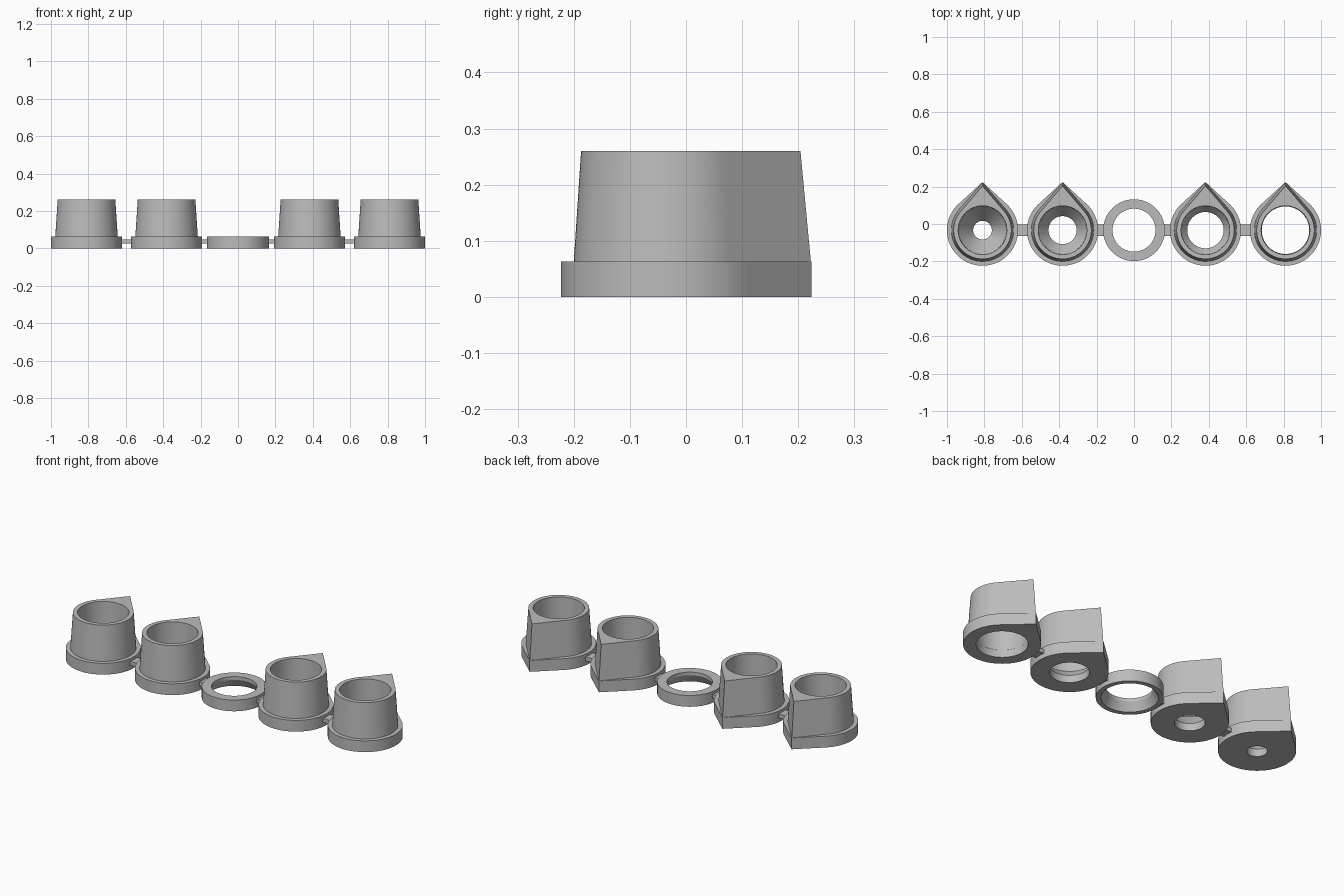
import bpy, bmesh, math

if "Cube" in bpy.data.objects:
    bpy.data.objects.remove(bpy.data.objects["Cube"])

grey = bpy.data.materials.new("plain grey")
grey.use_nodes = True
COLOUR = (0.5, 0.5, 0.5, 1)
grey.diffuse_color = COLOUR
grey.node_tree.nodes["Principled BSDF"].inputs["Base Color"].default_value = COLOUR

CENTRE_Y = -0.033
SEGMENTS = 96


def outline(radius, tip=0):
    """Radii of a circle, or of a teardrop whose point lies at +y."""
    tangent = math.acos(radius / tip) if tip else 0
    radii = []
    for i in range(SEGMENTS):
        turn = min(i, SEGMENTS - i) * math.tau / SEGMENTS
        radii.append(radius / math.cos(tangent - turn) if turn < tangent else radius)
    return radii


def loft(name, x, sections):
    """Closed loft through (height, radius, tip) sections."""
    bm = bmesh.new()
    loops = []
    for z, radius, tip in sections:
        loop = []
        for i, r in enumerate(outline(radius, tip)):
            a = math.tau * i / SEGMENTS
            loop.append(bm.verts.new((x - r * math.sin(a), CENTRE_Y + r * math.cos(a), z)))
        loops.append(loop)
    for k, low in enumerate(loops):
        high = loops[(k + 1) % len(loops)]
        for i in range(SEGMENTS):
            j = (i + 1) % SEGMENTS
            bm.faces.new((low[i], low[j], high[j], high[i]))
    bmesh.ops.recalc_face_normals(bm, faces=bm.faces)
    finish(name, bm)


def finish(name, bm):
    mesh = bpy.data.meshes.new(name)
    bm.to_mesh(mesh)
    bm.free()
    mesh.materials.append(grey)
    obj = bpy.data.objects.new(name, mesh)
    bpy.context.collection.objects.link(obj)
    bpy.ops.object.select_all(action="DESELECT")
    obj.select_set(True)
    bpy.context.view_layer.objects.active = obj
    bpy.ops.object.shade_smooth_by_angle(angle=math.radians(25))


# Flanged teardrop cups, each with a wider outlet than the last
FLANGE, TOP, BORE = 0.063, 0.26, 0.128
cups = (("narrow_cup", -0.81, 0.05), ("medium_cup", -0.382, 0.075),
        ("wide_cup", 0.382, 0.097), ("open_cup", 0.81, 0.127))
for name, x, hole in cups:
    neck = 0.04
    loft(name, x, [
        (0, 0.19, 0.257), (FLANGE, 0.19, 0.257),
        (FLANGE, 0.167, 0.2555), (TOP, 0.154, 0.237),
        (TOP, BORE + 0.002, 0), (neck + (BORE - hole) * 1.3, BORE, 0),
        (neck, hole, 0), (0, hole, 0)])

# Loose ring with a bore that narrows upward
loft("centre_ring", 0, [
    (0, 0.165, 0), (FLANGE, 0.165, 0), (FLANGE, 0.115, 0),
    (0.045, 0.115, 0), (0, 0.14, 0)])

# Thin tabs joining neighbouring parts
for side, sign in (("left", 1), ("right", -1)):
    for name, start, end in (("inner", 0.158, 0.202), ("outer", 0.562, 0.63)):
        bm = bmesh.new()
        bmesh.ops.create_cube(bm, size=1)
        for v in bm.verts:
            v.co.x = sign * (start + end) / 2 + v.co.x * (end - start)
            v.co.y = CENTRE_Y + v.co.y * 0.06
            v.co.z = 0.036 + v.co.z * 0.022
        finish(f"{side}_{name}_tab", bm)
